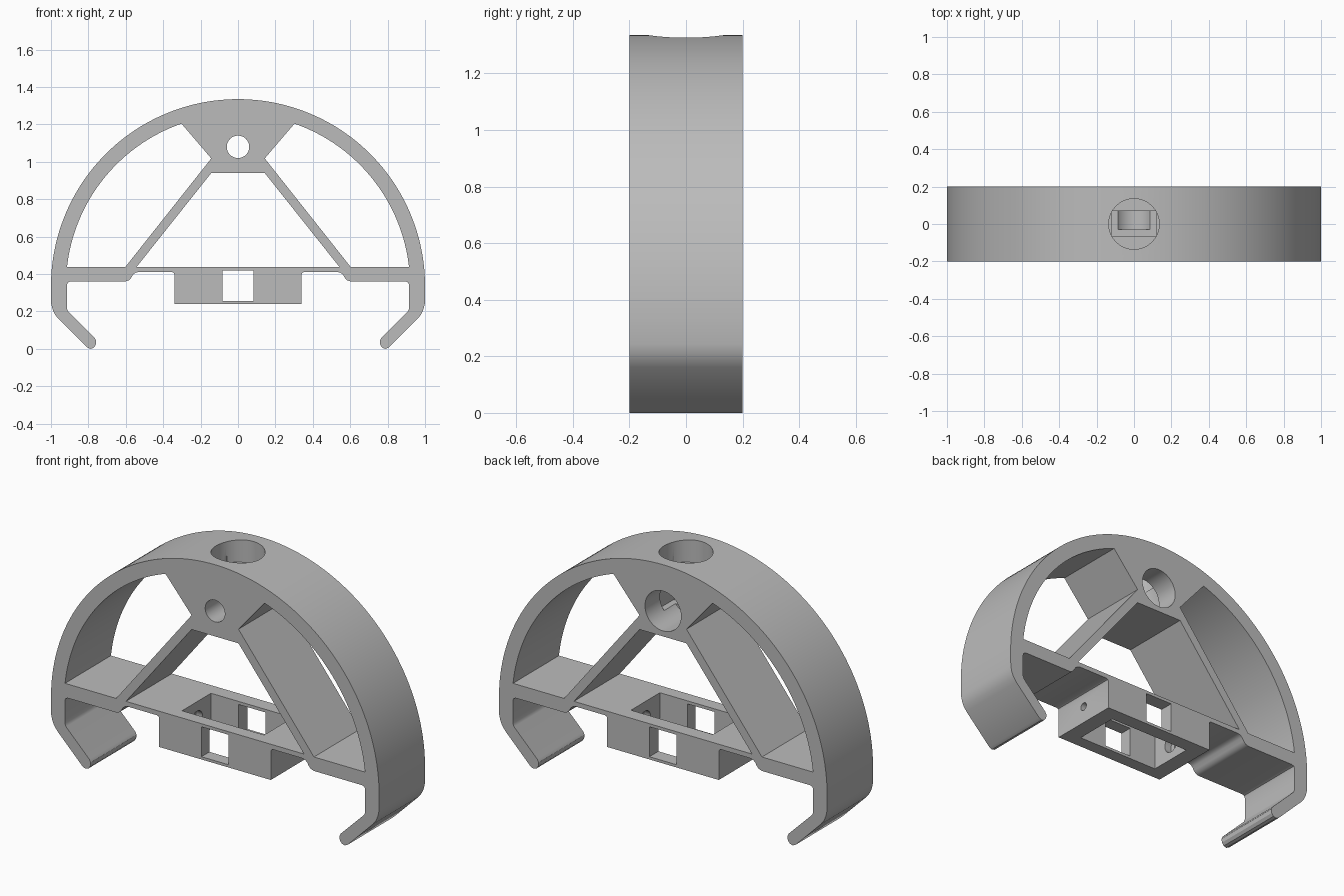
import bpy, bmesh, math
from mathutils import Matrix

if "Cube" in bpy.data.objects:
    bpy.data.objects.remove(bpy.data.objects["Cube"])

CZ = 0.335      # height of the arch centre
HALF = 0.2      # half depth of the frame

grey = bpy.data.materials.new("plain grey")
grey.diffuse_color = (0.5, 0.5, 0.5, 1)
grey.use_nodes = True
grey.node_tree.nodes["Principled BSDF"].inputs["Base Color"].default_value = grey.diffuse_color


def add_object(name, bm):
    bmesh.ops.recalc_face_normals(bm, faces=bm.faces)
    mesh = bpy.data.meshes.new(name)
    bm.to_mesh(mesh)
    bm.free()
    obj = bpy.data.objects.new(name, mesh)
    bpy.context.collection.objects.link(obj)
    obj.data.materials.append(grey)
    return obj


def prism(name, outline, half):
    """Extrude an (x, z) outline along y."""
    bm = bmesh.new()
    face = bm.faces.new([bm.verts.new((x, -half, z)) for x, z in outline])
    out = bmesh.ops.extrude_face_region(bm, geom=[face])
    moved = [v for v in out["geom"] if isinstance(v, bmesh.types.BMVert)]
    bmesh.ops.translate(bm, verts=moved, vec=(0, 2 * half, 0))
    return add_object(name, bm)


def block(name, x0, x1, y0, y1, z0, z1):
    bm = bmesh.new()
    bmesh.ops.create_cube(bm, size=1)
    bmesh.ops.scale(bm, verts=bm.verts, vec=(x1 - x0, y1 - y0, z1 - z0))
    bmesh.ops.translate(bm, verts=bm.verts,
                        vec=((x0 + x1) / 2, (y0 + y1) / 2, (z0 + z1) / 2))
    return add_object(name, bm)


def bore(name, axis, radius, start, end, centre, sides=48):
    """Cylinder along an axis from start to end, centred on the other two."""
    bm = bmesh.new()
    bmesh.ops.create_cone(bm, cap_ends=True, segments=sides, radius1=radius,
                          radius2=radius, depth=end - start)
    turn = {"x": Matrix.Rotation(math.pi / 2, 4, "Y"),
            "y": Matrix.Rotation(math.pi / 2, 4, "X"),
            "z": Matrix.Identity(4)}[axis]
    bm.transform(turn)
    mid = list(centre)
    mid["xyz".index(axis)] = (start + end) / 2
    bm.transform(Matrix.Translation(mid))
    return add_object(name, bm)


def arc(radius, a0, a1, steps):
    return [(radius * math.cos(a0 + (a1 - a0) * i / steps),
             CZ + radius * math.sin(a0 + (a1 - a0) * i / steps))
            for i in range(steps + 1)]


def mirrored(points):
    return [(-x, z) for x, z in reversed(points)]


# Right half of the silhouette: box, shelf underside, hooked leg
right = [(0.34, 0.24), (0.34, 0.398), (0.344, 0.407), (0.353, 0.411),
         (0.53, 0.411), (0.548, 0.407), (0.561, 0.397), (0.571, 0.38),
         (0.584, 0.366), (0.602, 0.36),
         (0.897, 0.36), (0.91, 0.355), (0.915, 0.342),
         (0.915, 0.215), (0.908, 0.199),
         (0.766, 0.058), (0.758, 0.042), (0.761, 0.02), (0.773, 0.005),
         (0.79, 0.0), (0.808, 0.008),
         (0.962, 0.162), (0.98, 0.186), (0.992, 0.213), (0.999, 0.243)]
outline = right + arc(1.0, 0, math.pi, 96) + mirrored(right)
frame = prism("arch_frame", outline, HALF)

# Side openings between arch, strut and shelf
a_low = math.asin((0.437 - CZ) / 0.92)
a_high = math.acos(0.302 / 0.92)
side = arc(0.92, a_low, a_high, 40) + [(0.143, 1.018), (0.603, 0.437)]

cutters = [
    prism("cut_side_right", side, 0.3),
    prism("cut_side_left", mirrored(side), 0.3),
    # Central opening between the struts
    prism("cut_centre", [(-0.543, 0.437), (0.543, 0.437),
                         (0.143, 0.94), (-0.143, 0.94)], 0.3),
    # Tray pocket and the windows in its long walls
    block("cut_pocket", -0.25, 0.25, -0.13, 0.122, 0.1, 0.6),
    block("cut_window", -0.083, 0.083, -0.3, 0.3, 0.255, 0.42),
    # Hub: round well on top, slot below it, stepped bore through it
    bore("cut_well", "z", 0.135, 1.21, 1.5, (0, 0, 0), 64),
    block("cut_slot", -0.12, 0.12, -0.065, 0.07, 1.01, 1.25),
    bore("cut_hub_back", "y", 0.11, -0.03, 0.3, (0, 0, 1.08)),
    bore("cut_hub_front", "y", 0.06, -0.3, 0.0, (0, 0, 1.08)),
    # Stepped holes in the tray end walls
    bore("cut_pin", "x", 0.022, -0.4, 0.4, (0, 0, CZ), 24),
    bore("cut_pin_seat", "x", 0.05, -0.29, 0.29, (0, 0, CZ), 32),
]

for cutter in cutters:
    cutter.hide_render = True
    mod = frame.modifiers.new(cutter.name, "BOOLEAN")
    mod.operation = "DIFFERENCE"
    mod.solver = "EXACT"
    mod.object = cutter

# Bake the cuts and drop the cutters
graph = bpy.context.evaluated_depsgraph_get()
baked = bpy.data.meshes.new_from_object(frame.evaluated_get(graph))
frame.modifiers.clear()
frame.data = baked
for cutter in cutters:
    bpy.data.objects.remove(cutter)
baked.materials.clear()
baked.materials.append(grey)
for poly in baked.polygons:
    poly.material_index = 0

bpy.ops.object.select_all(action="DESELECT")
frame.select_set(True)
bpy.context.view_layer.objects.active = frame
bpy.ops.object.shade_smooth_by_angle(angle=math.radians(30))
